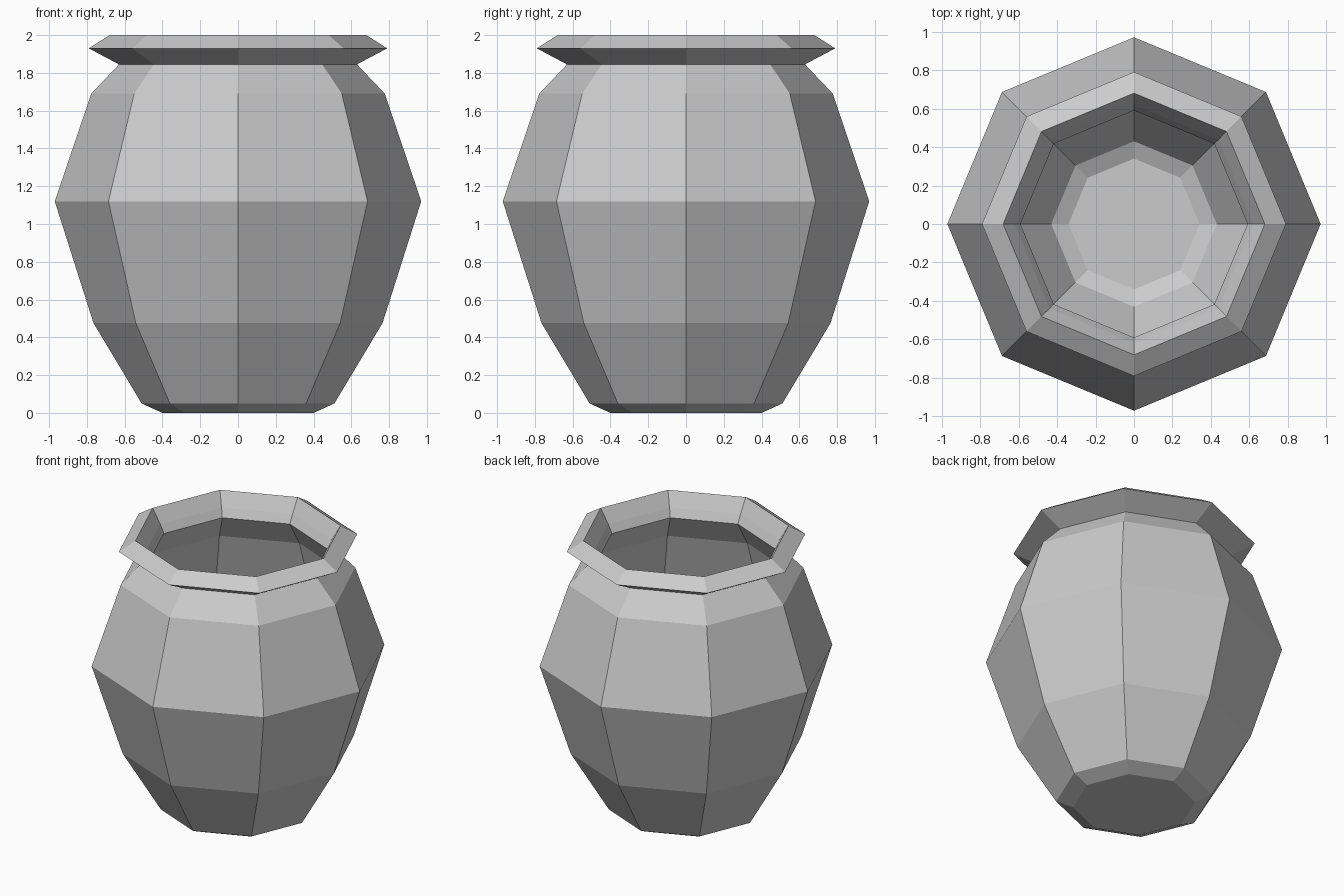
import bpy
import bmesh
from math import cos, sin, pi

cube = bpy.data.objects.get("Cube")
if cube:
    bpy.data.objects.remove(cube, do_unlink=True)

SIDES = 8


def make_material(name, color):
    mat = bpy.data.materials.new(name)
    mat.use_nodes = True
    mat.diffuse_color = color
    mat.node_tree.nodes["Principled BSDF"].inputs["Base Color"].default_value = color
    return mat


def lathe(name, profile, mat):
    """Spin a (radius, height) profile into a faceted solid, capped at both ends."""
    bm = bmesh.new()
    rings = [[bm.verts.new((r * cos(2 * pi * i / SIDES), r * sin(2 * pi * i / SIDES), z))
              for i in range(SIDES)] for r, z in profile]
    for low, high in zip(rings, rings[1:]):
        for i in range(SIDES):
            j = (i + 1) % SIDES
            bm.faces.new((low[i], low[j], high[j], high[i]))
    bm.faces.new(rings[0][::-1])
    bm.faces.new(rings[-1])
    bmesh.ops.recalc_face_normals(bm, faces=bm.faces)
    mesh = bpy.data.meshes.new(name)
    bm.to_mesh(mesh)
    bm.free()
    mesh.materials.append(mat)
    obj = bpy.data.objects.new(name, mesh)
    bpy.context.collection.objects.link(obj)
    return obj


# Outer wall from foot to neck
outside = [(0.40, 0), (0.51, 0.05), (0.765, 0.475), (0.97, 1.12), (0.777, 1.69), (0.63, 1.845)]
# Flared lip
lip = [(0.79, 1.93), (0.68, 2.0), (0.62, 1.90)]
# Hollow interior from neck to floor
inside = [(0.59, 1.84), (0.70, 1.66), (0.87, 1.12), (0.68, 0.50), (0.43, 0.12), (0.34, 0.08)]

clay = make_material("grey clay", (0.6, 0.6, 0.6, 1))
lathe("pot", outside + lip + inside, clay)
